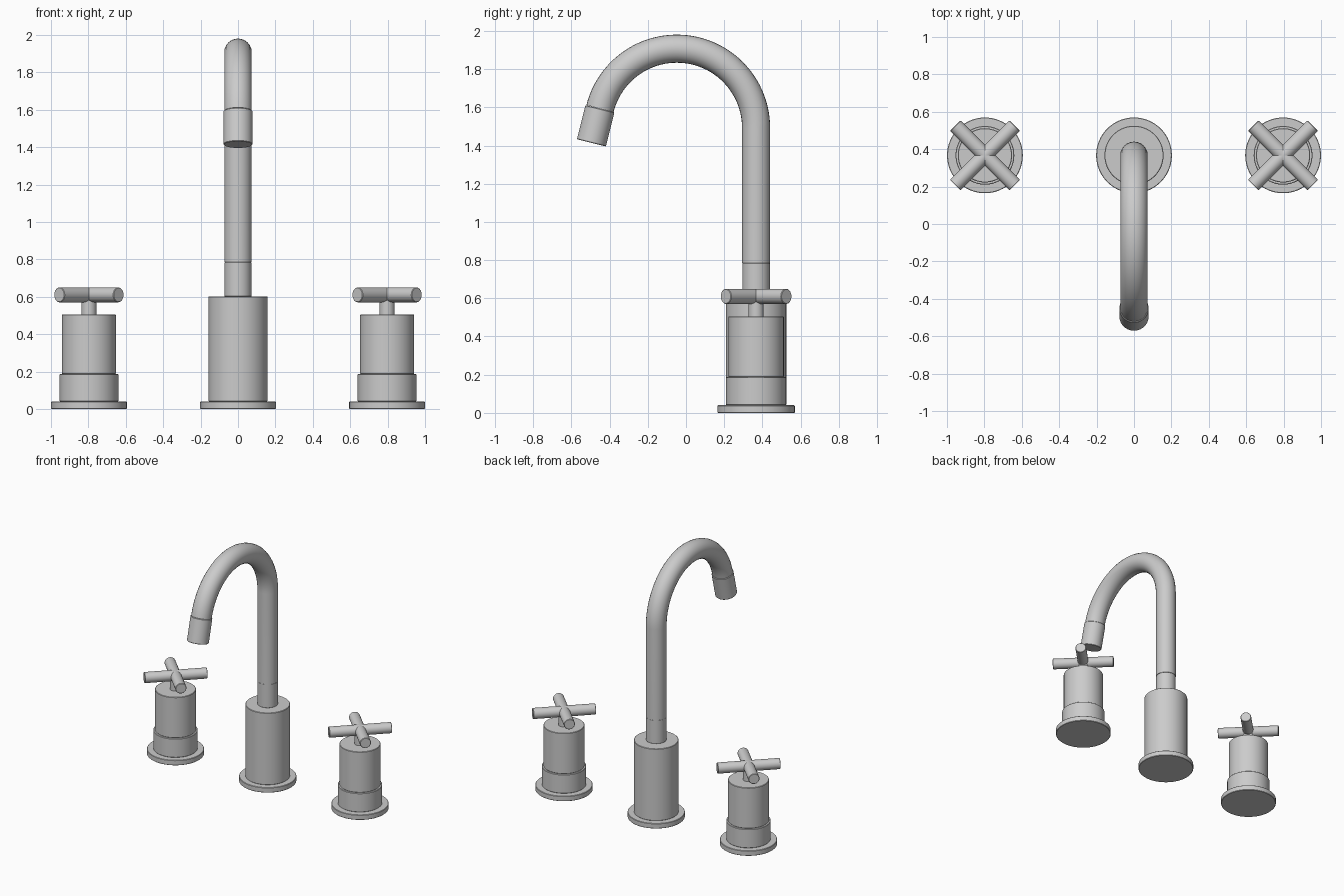
import bpy, bmesh
from math import sin, cos, pi, radians
from mathutils import Matrix, Vector

if "Cube" in bpy.data.objects:
    bpy.data.objects.remove(bpy.data.objects["Cube"])

Y = 0.367      # depth of the row of mounting holes
SEG = 64


def finish(obj):
    bpy.ops.object.select_all(action='DESELECT')
    obj.select_set(True)
    bpy.context.view_layer.objects.active = obj
    bpy.ops.object.shade_smooth_by_angle(angle=radians(30))
    return obj


def lathe(name, profile, matrix):
    """Revolve (radius, height) points around local z, closed with caps."""
    bm = bmesh.new()
    rings = [[bm.verts.new((r * cos(2 * pi * i / SEG), r * sin(2 * pi * i / SEG), z))
              for i in range(SEG)] for r, z in profile]
    for a, b in zip(rings, rings[1:]):
        for i in range(SEG):
            j = (i + 1) % SEG
            bm.faces.new((a[i], a[j], b[j], b[i]))
    bm.faces.new(rings[0][::-1])
    bm.faces.new(rings[-1])
    bmesh.ops.recalc_face_normals(bm, faces=bm.faces)
    bm.transform(matrix)
    mesh = bpy.data.meshes.new(name)
    bm.to_mesh(mesh)
    bm.free()
    obj = bpy.data.objects.new(name, mesh)
    bpy.context.collection.objects.link(obj)
    return finish(obj)


def drum(name, r, z0, z1, matrix, c=0.003):
    """Cylinder with a fine chamfer on both rims."""
    return lathe(name, [(r - c, z0), (r, z0 + c), (r, z1 - c), (r - c, z1)], matrix)


# Spout base
at = Matrix.Translation((0, Y, 0))
drum("spout_flange", 0.2025, 0, 0.04, at)
drum("spout_body", 0.158, 0.04, 0.602, at)
drum("spout_neck", 0.072, 0.60, 0.786, at)

# Gooseneck: straight riser, then an arc past the top
R, cy, cz, end = 0.415, Y - 0.415, 1.492, radians(166)
points = [(0, Y, 0.785)]
points += [(0, cy + R * cos(end * i / 48), cz + R * sin(end * i / 48)) for i in range(49)]
curve = bpy.data.curves.new("gooseneck", 'CURVE')
curve.dimensions = '3D'
curve.bevel_depth = 0.0735
curve.bevel_resolution = 10
curve.use_fill_caps = True
spline = curve.splines.new('POLY')
spline.points.add(len(points) - 1)
for p, co in zip(spline.points, points):
    p.co = (*co, 1)
pipe = bpy.data.objects.new("gooseneck", curve)
bpy.context.collection.objects.link(pipe)
bpy.ops.object.select_all(action='DESELECT')
pipe.select_set(True)
bpy.context.view_layer.objects.active = pipe
bpy.ops.object.convert(target='MESH')
finish(bpy.context.view_layer.objects.active)

# Outlet nozzle, following the end tangent of the arc
tangent = Vector((0, -sin(end), cos(end)))
turn = tangent.to_track_quat('Z', 'Y').to_matrix().to_4x4()
drum("outlet_nozzle", 0.078, 0, 0.184, Matrix.Translation(points[-1]) @ turn)

# Two cross handles
for side, x in (("left", -0.797), ("right", 0.797)):
    at = Matrix.Translation((x, Y, 0))
    drum(side + "_handle_flange", 0.2025, 0, 0.04, at)
    drum(side + "_handle_collar", 0.157, 0.04, 0.187, at)
    drum(side + "_handle_body", 0.145, 0.187, 0.505, at)
    drum(side + "_handle_stem", 0.04, 0.50, 0.61, at)
    for n, a in enumerate((45, 135), 1):
        tilt = Matrix.Rotation(radians(a), 4, 'Z') @ Matrix.Rotation(pi / 2, 4, 'Y')
        drum(f"{side}_cross_bar_{n}", 0.0395, -0.225, 0.225,
             Matrix.Translation((x, Y, 0.61)) @ tilt)
